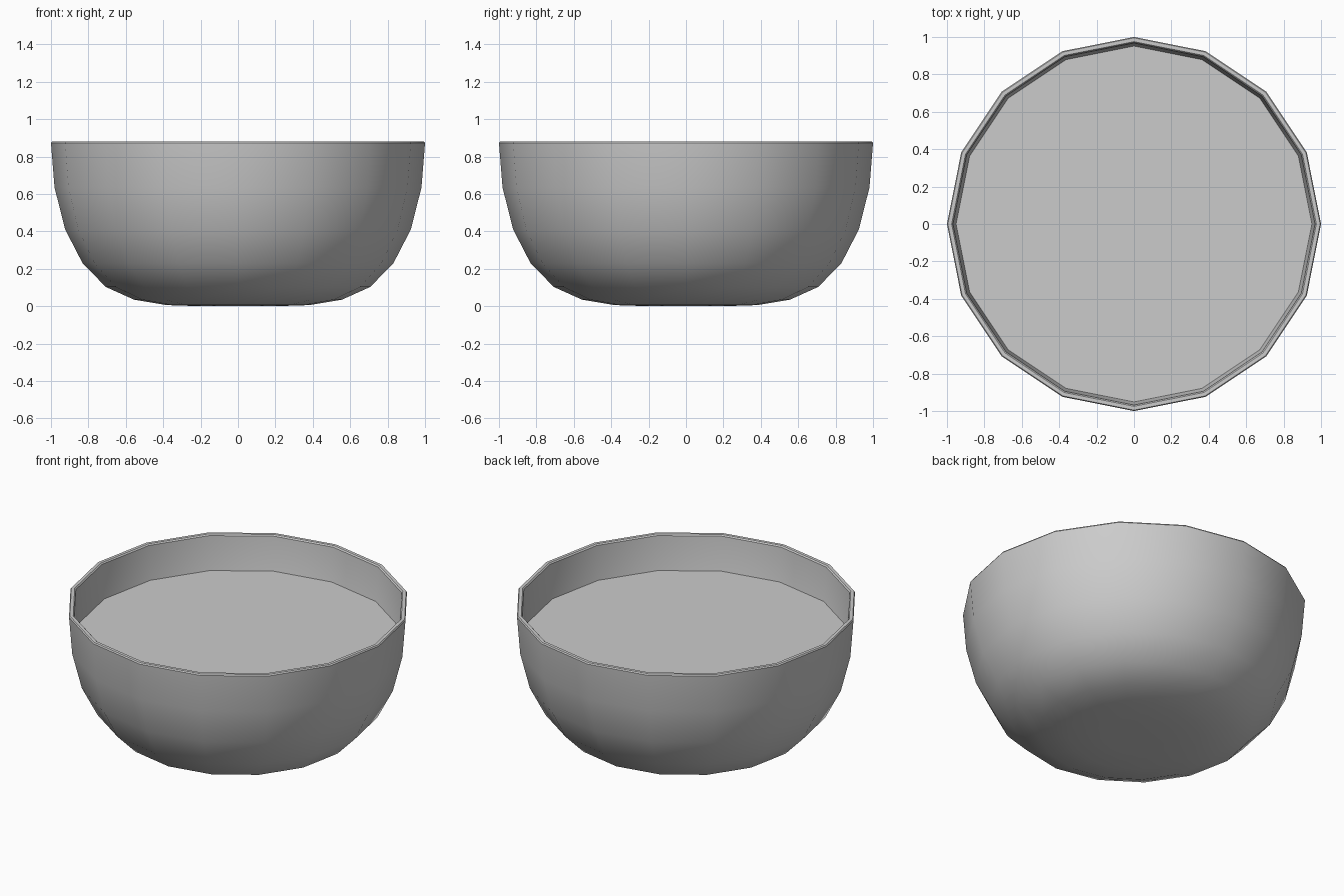
import bpy, bmesh, math

if "Cube" in bpy.data.objects:
    bpy.data.objects.remove(bpy.data.objects["Cube"])

SIDES = 16


def lathe(name, profile):
    """Revolve an (r, z) profile around z; end points with r = 0 become poles."""
    bm = bmesh.new()
    rings = []
    for r, z in profile:
        if r == 0:
            rings.append([bm.verts.new((0, 0, z))] * SIDES)
        else:
            rings.append([bm.verts.new((r * math.cos(2 * math.pi * i / SIDES),
                                        r * math.sin(2 * math.pi * i / SIDES), z))
                          for i in range(SIDES)])
    for a, b in zip(rings, rings[1:]):
        for i in range(SIDES):
            j = (i + 1) % SIDES
            bm.faces.new(list(dict.fromkeys((a[i], a[j], b[j], b[i]))))
    bmesh.ops.recalc_face_normals(bm, faces=bm.faces)
    mesh = bpy.data.meshes.new(name)
    bm.to_mesh(mesh)
    bm.free()
    obj = bpy.data.objects.new(name, mesh)
    bpy.context.collection.objects.link(obj)
    return obj


# Bowl: outer wall, thin bevelled rim, inner wall
outer = [(0, 0), (0.195, 0), (0.383, 0.006), (0.556, 0.035), (0.707, 0.103),
         (0.831, 0.23), (0.924, 0.41), (0.981, 0.635), (1.0, 0.872)]
rim = [(0.995, 0.88), (0.975, 0.88), (0.968, 0.872)]
inner = [(0.95, 0.64), (0.893, 0.422), (0.803, 0.25), (0.683, 0.13),
         (0.54, 0.065), (0.37, 0.037), (0, 0.03)]
bowl = lathe("bowl", outer + rim + inner)
bpy.context.view_layer.objects.active = bowl
bowl.select_set(True)
bpy.ops.object.shade_smooth_by_angle(angle=math.radians(35))

# Flat surface of the contents
bpy.ops.mesh.primitive_circle_add(vertices=SIDES, radius=0.954, fill_type='NGON',
                                  location=(0, 0, 0.655),
                                  rotation=(0, 0, 0))
bpy.context.object.name = "liquid_surface"
